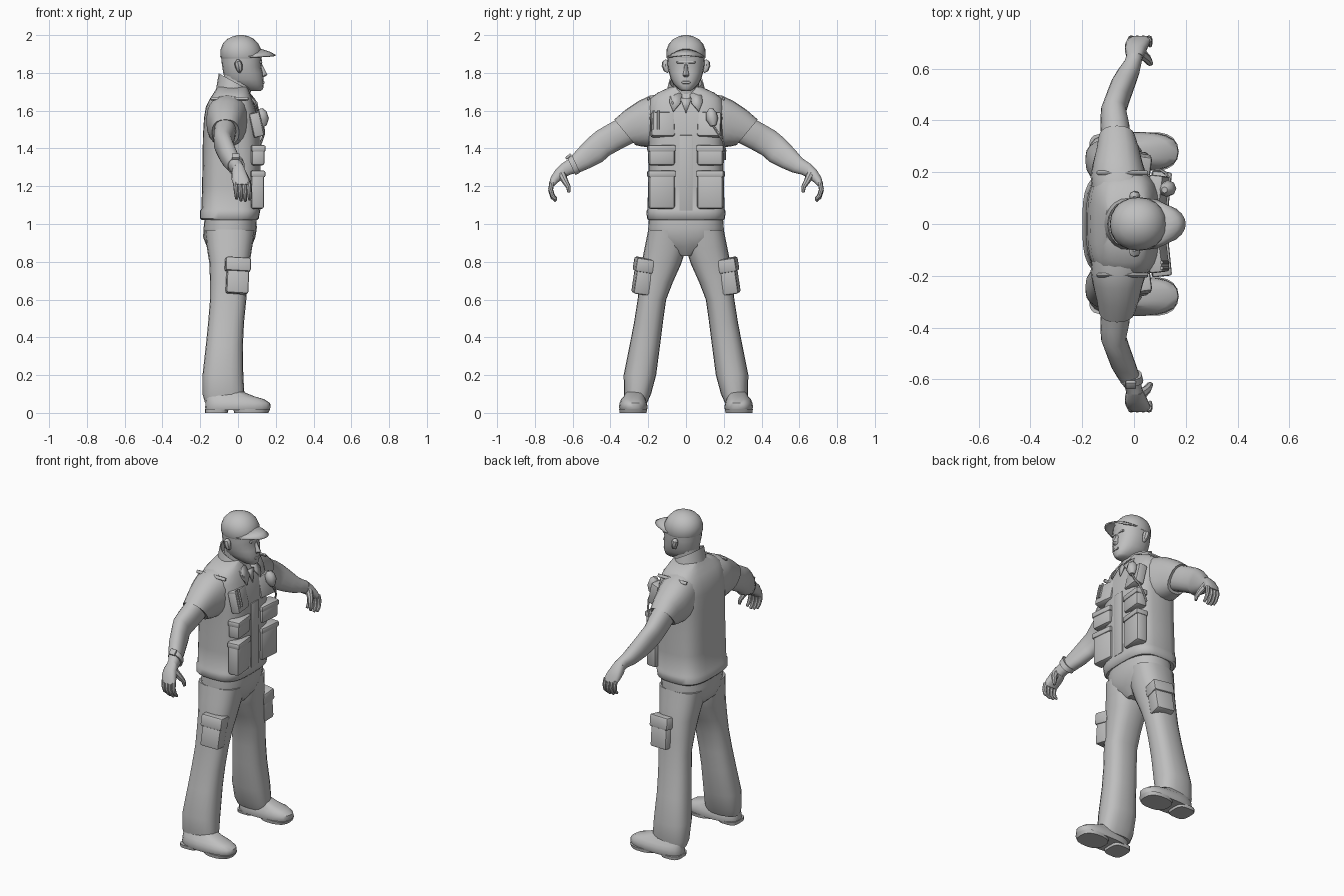
import bpy, bmesh, math
from mathutils import Vector, Matrix

grey = bpy.data.materials.new("plain grey")
grey.diffuse_color = (0.52, 0.52, 0.52, 1)


def finish(name, bm):
    bmesh.ops.recalc_face_normals(bm, faces=bm.faces)
    me = bpy.data.meshes.new(name)
    bm.to_mesh(me)
    bm.free()
    me.materials.append(grey)
    ob = bpy.data.objects.new(name, me)
    bpy.context.collection.objects.link(ob)
    return ob


def skin_rings(name, rings, caps=True):
    """Bridge a list of closed point rings."""
    bm = bmesh.new()
    vs = [[bm.verts.new(p) for p in r] for r in rings]
    n = len(vs[0])
    for a, b in zip(vs, vs[1:]):
        for i in range(n):
            bm.faces.new((a[i], a[(i + 1) % n], b[(i + 1) % n], b[i]))
    if caps:
        bm.faces.new(vs[0])
        bm.faces.new(vs[-1])
    return finish(name, bm)


def oval(c, u, v, e, n):
    pts = []
    for i in range(n):
        t = 2 * math.pi * i / n
        ct, st = math.cos(t), math.sin(t)
        pts.append(c + u * math.copysign(abs(ct) ** (2 / e), ct)
                   + v * math.copysign(abs(st) ** (2 / e), st))
    return pts


def loft(name, rows, s=1, e=2.3, n=18, caps=True):
    """Rows: x back, x front, then the two side points (y, z) of a cross-section."""
    rings = []
    for x0, x1, ya, za, yb, zb in rows:
        a, b = Vector((0, s * ya, za)), Vector((0, s * yb, zb))
        c = (a + b) / 2 + Vector(((x0 + x1) / 2, 0, 0))
        rings.append(oval(c, Vector(((x1 - x0) / 2, 0, 0)), (b - a) / 2, e, n))
    return skin_rings(name, rings, caps)


def stack(name, rows, **k):
    """Centred loft: z, x back, x front, half width."""
    return loft(name, [(x0, x1, -w, z, w, z) for z, x0, x1, w in rows], **k)


def tube(name, pts, s=1, n=8):
    """Points: x, y, z, radius."""
    P = [Vector((x, s * y, z)) for x, y, z, r in pts]
    rings = []
    for i, p in enumerate(P):
        d = (P[min(i + 1, len(P) - 1)] - P[max(i - 1, 0)]).normalized()
        u = d.orthogonal().normalized() if i == 0 else (u - d * u.dot(d)).normalized()
        rings.append(oval(p, u * pts[i][3], d.cross(u) * pts[i][3], 2, n))
    return skin_rings(name, rings)


def block(name, c, size, s=1, rot=(0, 0, 0), bevel=0.012):
    bm = bmesh.new()
    bmesh.ops.create_cube(bm, size=1)
    bmesh.ops.scale(bm, vec=size, verts=bm.verts)
    bmesh.ops.bevel(bm, geom=bm.edges[:], offset=bevel, segments=2, affect='EDGES', profile=0.5)
    R = Matrix.Rotation(s * rot[2], 4, 'Z') @ Matrix.Rotation(rot[1], 4, 'Y') @ Matrix.Rotation(s * rot[0], 4, 'X')
    bm.transform(Matrix.Translation((c[0], s * c[1], c[2])) @ R)
    return finish(name, bm)


def plate(name, pts, s=1, thick=0.009):
    """Thin plate from a single outline."""
    bm = bmesh.new()
    bm.faces.new([bm.verts.new((x, s * y, z)) for x, y, z in pts])
    ob = finish(name, bm)
    m = ob.modifiers.new("thickness", 'SOLIDIFY')
    m.thickness, m.offset = thick, 0
    return ob


# Vest, hem, trousers seat
stack("vest", [(1.02, -.19, .10, .198), (1.03, -.20, .11, .207), (1.07, -.20, .117, .209), (1.08, -.194, .112, .203),
               (1.2, -.19, .115, .202), (1.33, -.188, .116, .198), (1.46, -.186, .115, .2), (1.56, -.18, .105, .205),
               (1.62, -.17, .09, .203), (1.665, -.148, .075, .19), (1.695, -.128, .062, .15), (1.725, -.11, .05, .085)],
      e=3.2, n=28)
stack("trouser_seat", [(1.05, -.175, .095, .195), (.98, -.182, .1, .2), (.93, -.185, .092, .2),
                       (.88, -.165, .072, .15), (.83, -.11, .035, .04)], e=2.5, n=24)

# Neck, head, cap
stack("neck", [(1.62, -.08, .05, .07), (1.70, -.082, .068, .068), (1.79, -.075, .07, .072)])
stack("head", [(1.705, .05, .122, .025), (1.715, .02, .133, .04), (1.74, -.045, .136, .066), (1.765, -.07, .136, .08),
               (1.80, -.078, .132, .09), (1.83, -.083, .124, .096), (1.85, -.086, .127, .098), (1.9, -.09, .124, .1)],
      e=2.2, n=20)
stack("cap_crown", [(1.875, -.088, .124, .1), (1.885, -.094, .127, .104), (1.925, -.092, .123, .102),
                    (1.955, -.08, .107, .09), (1.98, -.056, .083, .066), (1.994, -.025, .055, .038),
                    (2.0, 0, .03, .014)], e=2.1, n=20)
bm = bmesh.new()
grid = []
for j in range(9):
    t = j / 4 - 1
    k = 1 - t * t
    grid.append([bm.verts.new((.045 + .07 * k, .1 * t, 1.888 + .042 * k)),
                 bm.verts.new((.09 + .08 * k, .094 * t, 1.886 + .026 * k)),
                 bm.verts.new((.12 + .08 * k ** .7, .078 * t, 1.885 + .01 * k))])
for a, b in zip(grid, grid[1:]):
    for i in range(2):
        bm.faces.new((a[i], a[i + 1], b[i + 1], b[i]))
brim = finish("cap_brim", bm)
brim.modifiers.new("thickness", 'SOLIDIFY').thickness = .007

# Face: nose, brow, lips
loft("nose", [(.11, .126, -.008, 1.85, .008, 1.85), (.11, .143, -.011, 1.815, .011, 1.815),
              (.11, .156, -.017, 1.79, .017, 1.79), (.11, .138, -.013, 1.777, .013, 1.777)], n=8, e=2)
block("brow", (.116, 0, 1.857), (.025, .1, .014), bevel=.006)
block("lips", (.133, 0, 1.749), (.016, .045, .015), bevel=.006)

# Collar band and vest front strip
rings = []
for k, lift in ((1.0, 0), (.86, .062), (.8, .058), (.9, -.01)):
    rings.append([Vector((-.022 + .093 * k * math.cos(a), .105 * k * math.sin(a),
                          1.692 - .028 * math.cos(a) + lift * (1 - .25 * math.cos(a))))
                  for a in [2 * math.pi * i / 20 for i in range(20)]])
skin_rings("collar", rings, caps=False)
block("front_strip", (.112, 0, 1.27), (.014, .07, .4), bevel=.004)
plate("neck_opening", [(.099, 0, 1.585), (.085, .03, 1.665), (.085, -.03, 1.665)])

for s, side in ((1, "left"), (-1, "right")):
    # Ear and collar point
    tube(side + "_ear", [(.008, .092, 1.805, .008), (.008, .104, 1.815, .015), (.004, .108, 1.838, .021),
                         (0, .107, 1.855, .019), (0, .1, 1.868, .008)], s)
    plate(side + "_collar_point", [(.066, .02, 1.685), (.04, .078, 1.705), (.088, .088, 1.645),
                                   (.108, .068, 1.595), (.1, .03, 1.64)], s)

    # Sleeve, arm
    loft(side + "_sleeve", [(-.16, .06, .12, 1.69, .12, 1.42), (-.168, .05, .19, 1.68, .18, 1.41),
                            (-.16, .035, .25, 1.652, .21, 1.408), (-.147, .022, .32, 1.605, .235, 1.41),
                            (-.138, .006, .38, 1.553, .268, 1.418), (-.125, -.006, .37, 1.55, .275, 1.43)],
         s, e=2.4, n=20)
    loft(side + "_arm", [(-.125, -.008, .33, 1.575, .265, 1.435), (-.13, -.018, .42, 1.525, .345, 1.395),
                         (-.128, -.03, .475, 1.493, .405, 1.362), (-.112, -.018, .52, 1.455, .44, 1.33),
                         (-.09, .004, .575, 1.397, .505, 1.297), (-.062, .022, .615, 1.35, .565, 1.272),
                         (-.036, .03, .645, 1.328, .61, 1.262), (-.03, .034, .665, 1.315, .635, 1.25)], s)

    # Hand
    loft(side + "_palm", [(-.028, .034, .66, 1.32, .63, 1.25), (-.035, .045, .69, 1.29, .645, 1.24),
                          (-.034, .058, .715, 1.25, .675, 1.222), (-.024, .066, .727, 1.212, .697, 1.2)], s, e=2.6, n=14)
    for i in range(4):
        x, d = -.014 + .023 * i, (.012, .002, 0, .008)[i]
        tube(side + "_finger_%d" % (i + 1), [(x, .71, 1.22, .013), (x + .003, .717, 1.175 + d, .0125),
                                             (x + .006, .706, 1.14 + d, .011), (x + .007, .688, 1.122 + d, .008)], s)
    tube(side + "_thumb", [(.025, .66, 1.265, .022), (.05, .64, 1.225, .017),
                           (.062, .622, 1.195, .0125), (.066, .62, 1.168, .008)], s)

    # Trouser leg with flared hem
    loft(side + "_leg", [(-.175, .088, .0, .96, .2, .97), (-.165, .075, .0, .87, .218, .88),
                         (-.152, .062, .025, .79, .234, .8), (-.148, .05, .07, .69, .245, .7),
                         (-.148, .044, .105, .6, .256, .6), (-.158, .032, .122, .48, .275, .48),
                         (-.17, .026, .137, .36, .298, .36), (-.188, .028, .158, .2, .33, .2),
                         (-.188, .034, .185, .1, .328, .1), (-.175, .03, .205, .055, .32, .055)],
         s, e=2.5, n=20)

    # Cargo pocket with flap
    block(side + "_cargo_pocket", (-.005, .232, .703), (.118, .085, .15), s, (.14, .06, -.12))
    block(side + "_cargo_flap", (-.003, .224, .782), (.135, .096, .075), s, (.16, .06, -.12))

    # Boot: upper, forefoot sole, heel
    loft(side + "_boot", [(-.172, .165, .206, .014, .35, .014), (-.174, .173, .203, .03, .356, .03),
                          (-.172, .17, .206, .052, .352, .052), (-.17, .14, .214, .072, .344, .072),
                          (-.168, .085, .22, .088, .33, .088), (-.16, .03, .22, .11, .32, .11)], s, e=2.6, n=22)
    loft(side + "_boot_sole", [(-.02, .16, .208, 0, .352, 0), (-.025, .17, .205, .02, .355, .02)], s, e=2.5)
    loft(side + "_boot_heel", [(-.174, -.055, .22, 0, .345, 0), (-.174, -.05, .215, .02, .348, .02)], s, e=3.5)

    # Vest pockets with flaps
    block(side + "_lower_pocket", (.098, .13, 1.175), (.07, .138, .19), s, (0, 0, -.1), .014)
    block(side + "_lower_flap", (.1, .13, 1.265), (.078, .146, .035), s, (0, 0, -.1), .009)
    block(side + "_middle_pocket", (.1, .13, 1.355), (.07, .138, .09), s, (0, 0, -.1), .014)
    block(side + "_middle_flap", (.102, .13, 1.4), (.076, .146, .035), s, (0, 0, -.1), .009)
    block(side + "_chest_pocket", (.092, .125, 1.525), (.055, .125, .13), s, (0, -.22, -.12), .01)
    block(side + "_shoulder_seam", (-.045, .198, 1.664), (.2, .012, .02), s, (.5, 0, 0), .005)

# Chest radio with cable, pens, wrist watch
tube("radio", [(.118, .132, 1.61, .012), (.124, .133, 1.59, .028), (.132, .138, 1.555, .032), (.136, .145, 1.52, .016)])
tube("radio_cable", [(.134, .145, 1.52, .006), (.138, .17, 1.48, .006), (.125, .195, 1.44, .006),
                     (.105, .208, 1.39, .006), (.08, .206, 1.34, .006)], n=6)
for i in range(2):
    tube("pen_%d" % (i + 1), [(.13, -.148 - .022 * i, 1.50, .007), (.106, -.148 - .022 * i, 1.60, .007)], n=6)
loft("watch_strap", [(-.058, .03, .603, 1.364, .56, 1.272), (-.054, .036, .627, 1.348, .585, 1.258)], -1)
block("watch_face", (-.012, .622, 1.358), (.04, .036, .014), -1, (-.75, 0, 0), .004)

# Smooth shading with sharp creases
for ob in bpy.data.objects:
    ob.select_set(True)
bpy.context.view_layer.objects.active = bpy.data.objects["vest"]
bpy.ops.object.shade_smooth_by_angle(angle=math.radians(42))
